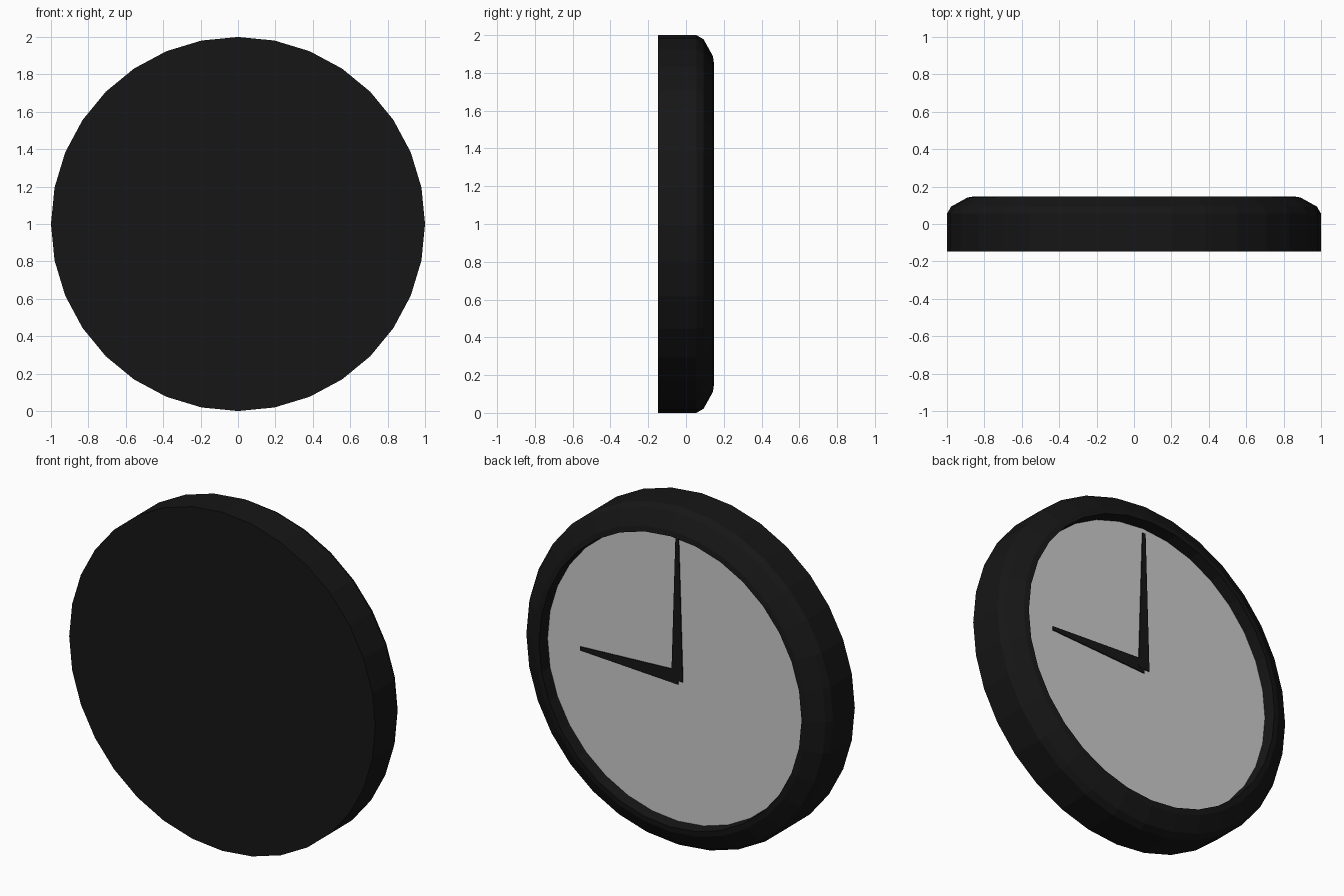
import bpy, bmesh, math

if "Cube" in bpy.data.objects:
    bpy.data.objects.remove(bpy.data.objects["Cube"])

SIDES = 32
CZ = 1.0          # height of the clock centre
DIAL_Y = 0.075    # depth of the recessed dial


def material(name, rgb):
    m = bpy.data.materials.new(name)
    m.diffuse_color = (*rgb, 1.0)
    m.use_nodes = True
    m.node_tree.nodes["Principled BSDF"].inputs["Base Color"].default_value = m.diffuse_color
    return m


def finish(name, bm, mat=None):
    bmesh.ops.recalc_face_normals(bm, faces=bm.faces[:])
    me = bpy.data.meshes.new(name)
    bm.to_mesh(me)
    bm.free()
    ob = bpy.data.objects.new(name, me)
    bpy.context.collection.objects.link(ob)
    if mat:
        me.materials.append(mat)
    return ob


def ring(bm, r, y):
    return [bm.verts.new((r * math.sin(t), y, CZ + r * math.cos(t)))
            for t in (2 * math.pi * i / SIDES for i in range(SIDES))]


black = material("black", (0.008, 0.008, 0.008))

# Case: flat back, straight side, rounded rim and inner wall down to the dial
profile = [(1.0, -0.147), (1.0, 0.055), (0.978, 0.093), (0.89, 0.142),
           (0.858, 0.147), (0.852, DIAL_Y)]
bm = bmesh.new()
rings = [ring(bm, r, y) for r, y in profile]
bm.faces.new(rings[0])
for a, b in zip(rings, rings[1:]):
    for i in range(SIDES):
        j = (i + 1) % SIDES
        bm.faces.new((a[i], a[j], b[j], b[i]))
finish("case", bm, black)

# Dial: flat grey disc, facing +y
bm = bmesh.new()
f = bm.faces.new(ring(bm, 0.852, DIAL_Y))
f.normal_update()
if f.normal.y < 0:
    f.normal_flip()
me = bpy.data.meshes.new("dial")
bm.to_mesh(me)
bm.free()
bpy.context.collection.objects.link(bpy.data.objects.new("dial", me))


# Hands: thin tapered bars, turned about the centre (0 = up, 90 = towards +x)
def hand(name, start, length, base, tip, y, degrees):
    bm = bmesh.new()
    outline = [(-base, start), (base, start), (tip, length), (-tip, length)]
    face = bm.faces.new([bm.verts.new((x, 0, z)) for x, z in outline])
    res = bmesh.ops.extrude_face_region(bm, geom=[face])
    for v in res["geom"]:
        if isinstance(v, bmesh.types.BMVert):
            v.co.y += 0.006
    ob = finish(name, bm, black)
    ob.location = (0, y, CZ)
    ob.rotation_euler = (0, math.radians(degrees), 0)


hand("minute_hand", -0.02, 0.82, 0.037, 0.010, DIAL_Y + 0.004, 0)
hand("hour_hand", -0.005, 0.635, 0.042, 0.011, DIAL_Y + 0.002, 90)
